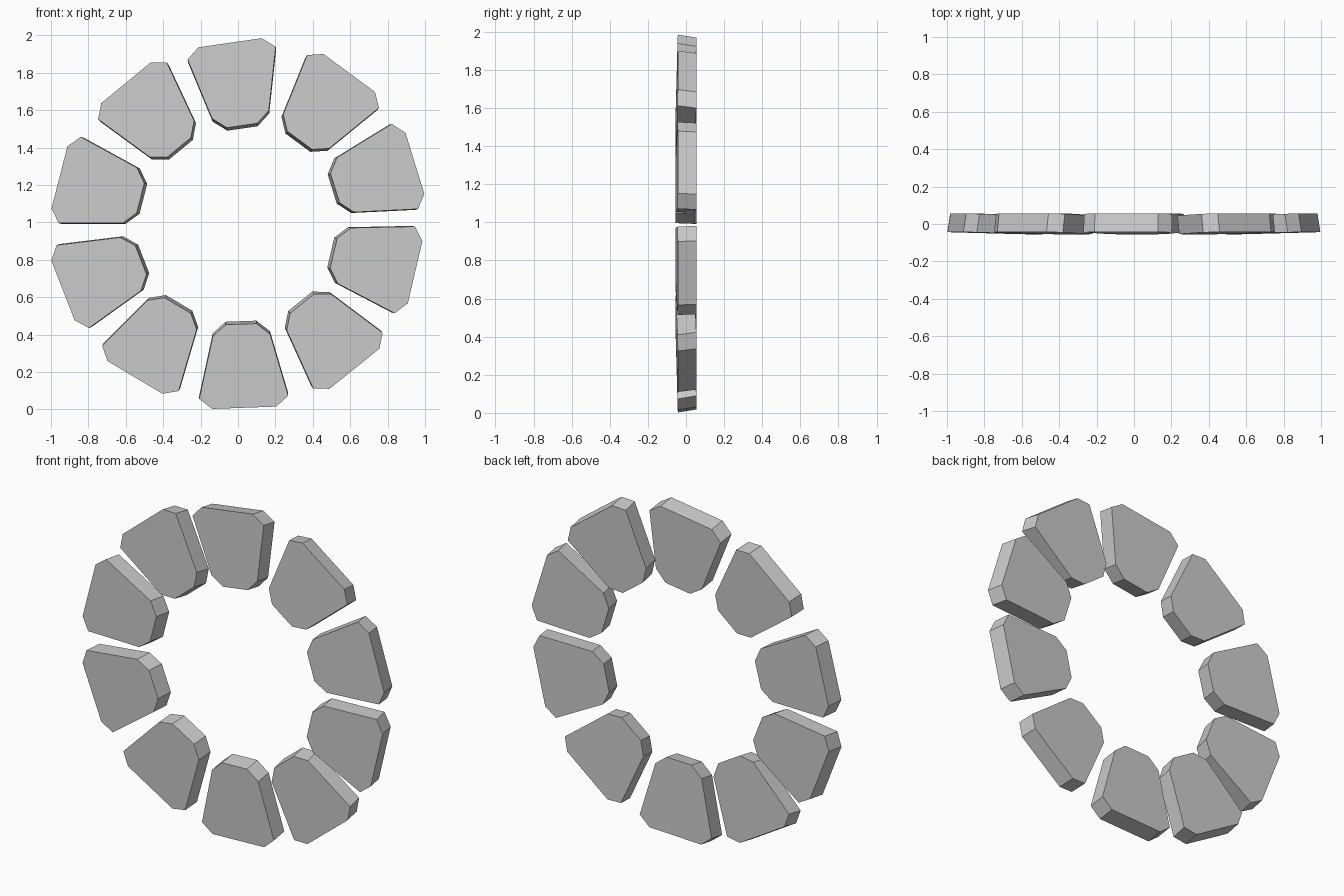
import bpy, bmesh
from math import radians, cos, sin

if "Cube" in bpy.data.objects:
    bpy.data.objects.remove(bpy.data.objects["Cube"])

# Half outline of a wedge stone: (distance in from outer edge, half width)
HALF = [(0.0, 0.171), (0.056, 0.238), (0.388, 0.153), (0.447, 0.082)]
OUTLINE = HALF + [(u, -v) for u, v in reversed(HALF)]
SHEAR = 0.016      # back face slides toward the ring centre
CENTRE_Z = 0.997

# Per stone: position angle, outer radius, facing angle
STONES = [
    (-88.1, 0.989, -87.9), (-51.4, 0.998, -51.2), (-15.6, 0.983, -13.2),
    (18.6, 0.998, 17.2), (53.4, 0.998, 53.6), (92.5, 0.964, 98.2),
    (128.7, 0.959, 129.5), (165.7, 0.985, 165.6), (201.1, 1.003, 201.3),
    (236.3, 0.993, 239.3),
]


def stone(name, angle, radius, facing):
    a, f = radians(angle), radians(facing)
    ox, oz = radius * cos(a), CENTRE_Z + radius * sin(a)
    bm = bmesh.new()
    rings = []
    for y0, slide in ((-0.043, 0.0), (0.056, SHEAR)):
        ring = []
        for u, v in OUTLINE:
            y = y0 - 0.028 * u       # slight lean of the stone
            d = u + slide
            ring.append(bm.verts.new((ox - d * cos(f) - v * sin(f), y,
                                      oz - d * sin(f) + v * cos(f))))
        rings.append(ring)
    front, back = rings
    bm.faces.new(front)
    bm.faces.new(list(reversed(back)))
    n = len(front)
    for i in range(n):
        j = (i + 1) % n
        bm.faces.new((front[i], back[i], back[j], front[j]))
    bmesh.ops.recalc_face_normals(bm, faces=bm.faces)
    mesh = bpy.data.meshes.new(name)
    bm.to_mesh(mesh)
    bm.free()
    ob = bpy.data.objects.new(name, mesh)
    bpy.context.collection.objects.link(ob)
    return ob


# Ring of loose wedge stones
for i, s in enumerate(STONES):
    stone(f"ring_stone_{i + 1}", *s)
